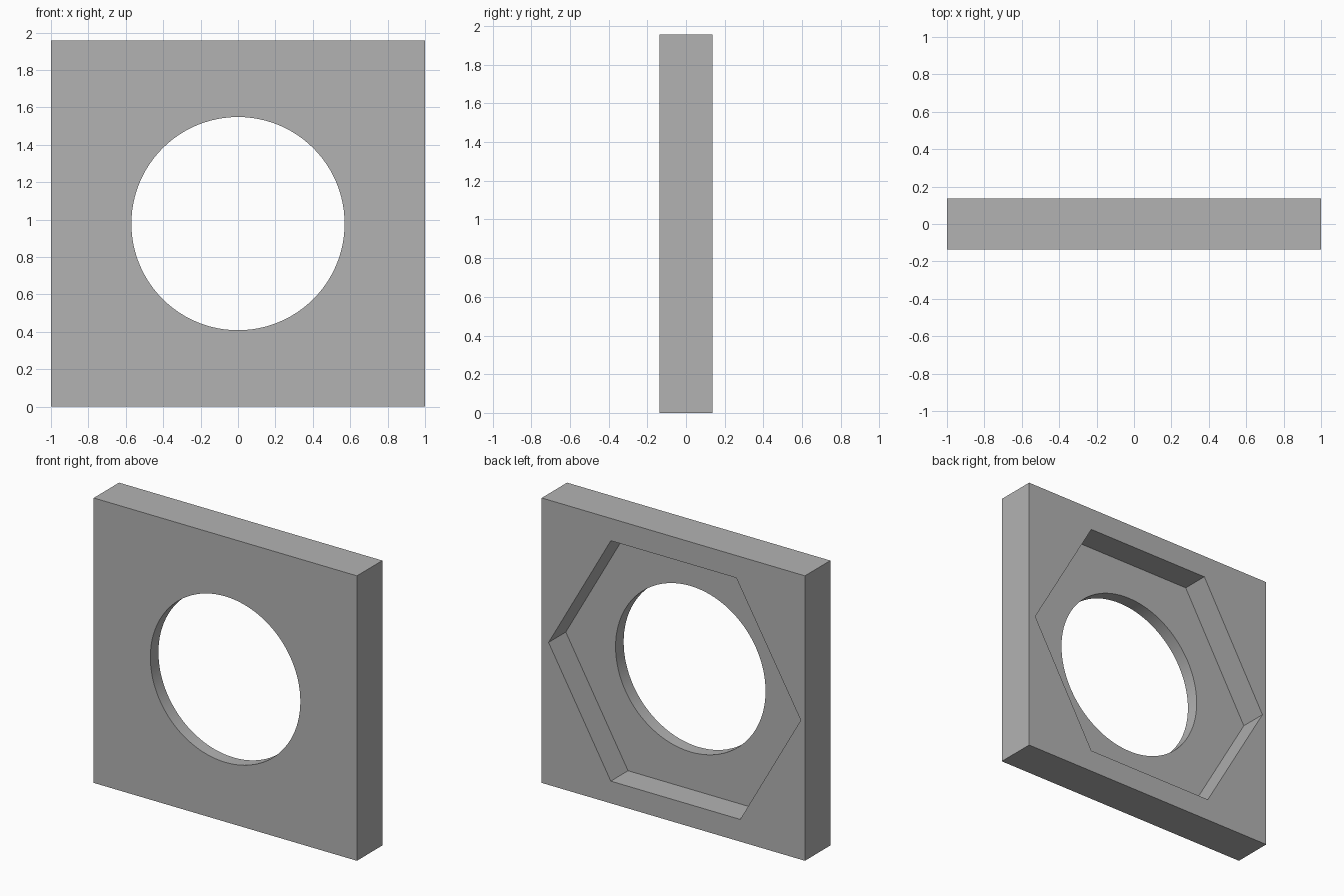
import bpy, bmesh, math

old = bpy.data.objects.get("Cube")
if old:
    bpy.data.objects.remove(old, do_unlink=True)

WIDTH, DEPTH, HEIGHT = 2.0, 0.275, 1.957
MID = HEIGHT / 2
BACK = DEPTH / 2
POCKET_FLOOR = BACK - 0.187
BORE_RADIUS = 0.57

grey = bpy.data.materials.new("plain grey")
grey.use_nodes = True
colour = (0.45, 0.45, 0.45, 1)
grey.diffuse_color = colour
grey.node_tree.nodes["Principled BSDF"].inputs["Base Color"].default_value = colour


def prism(name, outline, y0, y1):
    """Extrude an outline of (x, z) points, measured from the plate centre, along y."""
    bm = bmesh.new()
    face = bm.faces.new([bm.verts.new((x, y0, MID + z)) for x, z in outline])
    side = bmesh.ops.extrude_face_region(bm, geom=[face])["geom"]
    verts = [v for v in side if isinstance(v, bmesh.types.BMVert)]
    bmesh.ops.translate(bm, verts=verts, vec=(0, y1 - y0, 0))
    bmesh.ops.recalc_face_normals(bm, faces=bm.faces)
    mesh = bpy.data.meshes.new(name)
    bm.to_mesh(mesh)
    bm.free()
    mesh.materials.append(grey)
    obj = bpy.data.objects.new(name, mesh)
    bpy.context.collection.objects.link(obj)
    return obj


def cut(target, cutter):
    """Subtract a cutter, then discard it."""
    cutter.hide_render = True
    mod = target.modifiers.new(cutter.name, "BOOLEAN")
    mod.operation = "DIFFERENCE"
    mod.solver = "EXACT"
    mod.object = cutter
    bpy.ops.object.modifier_apply(modifier=mod.name)
    bpy.data.objects.remove(cutter, do_unlink=True)


# Square plate
w, h = WIDTH / 2, HEIGHT / 2
plate = prism("plate", [(-w, -h), (w, -h), (w, h), (-w, h)], -BACK, BACK)
bpy.context.view_layer.objects.active = plate
plate.select_set(True)

# Slightly uneven hexagonal pocket in the back
hexagon = [(0.948, 0), (0.475, 0.825), (-0.478, 0.825),
           (-0.968, -0.022), (-0.508, -0.826), (0.475, -0.826)]
cut(plate, prism("hex_pocket_cutter", hexagon, POCKET_FLOOR, BACK + 0.1))

# Round bore through the plate
steps = 96
circle = [(BORE_RADIUS * math.cos(math.tau * i / steps),
           BORE_RADIUS * math.sin(math.tau * i / steps)) for i in range(steps)]
cut(plate, prism("bore_cutter", circle, -BACK - 0.1, BACK + 0.1))

bpy.ops.object.shade_smooth_by_angle(angle=math.radians(30))
